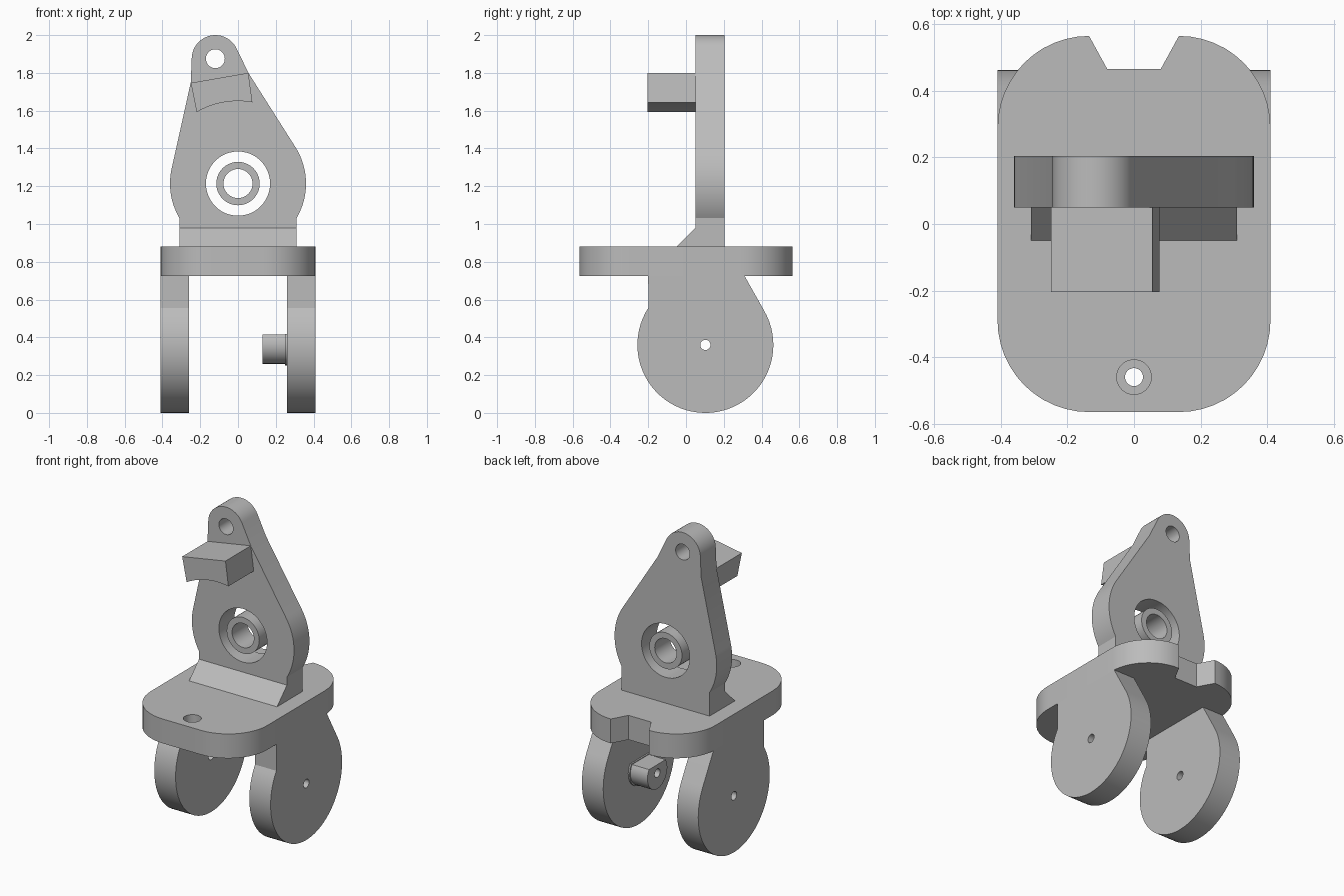
import bpy, bmesh, math

cube = bpy.data.objects.get("Cube")
if cube:
    bpy.data.objects.remove(cube, do_unlink=True)

GREY = (0.5, 0.5, 0.5, 1)
grey = bpy.data.materials.new("plain grey")
grey.use_nodes = True
grey.diffuse_color = GREY
grey.node_tree.nodes["Principled BSDF"].inputs["Base Color"].default_value = GREY


def arc(cu, cv, r, a, b, n=24):
    """Points on an arc from angle a to b in degrees."""
    angles = [math.radians(a + (b - a) * i / n) for i in range(n + 1)]
    return [(cu + r * math.cos(t), cv + r * math.sin(t)) for t in angles]


def circle(cu, cv, r, n=40):
    return arc(cu, cv, r, 0, 360, n)[:-1]


def prism(name, axis, low, high, *loops):
    """Extrude an outline (further loops are holes) along an axis."""
    curve = bpy.data.curves.new(name, "CURVE")
    curve.dimensions = "2D"
    curve.fill_mode = "BOTH"
    curve.extrude = (high - low) / 2
    for loop in loops:
        spline = curve.splines.new("POLY")
        spline.points.add(len(loop) - 1)
        for p, (u, v) in zip(spline.points, loop):
            p.co = (u, v, 0, 1)
        spline.use_cyclic_u = True
    temp = bpy.data.objects.new(name + "_outline", curve)
    bpy.context.collection.objects.link(temp)
    deps = bpy.context.evaluated_depsgraph_get()
    mesh = bpy.data.meshes.new_from_object(temp.evaluated_get(deps))
    bpy.data.objects.remove(temp, do_unlink=True)
    bpy.data.curves.remove(curve)

    # Turn the extrusion to its axis and weld caps to walls
    bm = bmesh.new()
    bm.from_mesh(mesh)
    mid = (low + high) / 2
    for vert in bm.verts:
        u, v, w = vert.co
        w += mid
        vert.co = {"X": (w, u, v), "Y": (u, w, v), "Z": (u, v, w)}[axis]
    bmesh.ops.remove_doubles(bm, verts=bm.verts, dist=0.0001)
    bmesh.ops.recalc_face_normals(bm, faces=bm.faces)
    bm.to_mesh(mesh)
    bm.free()

    mesh.name = name
    mesh.materials.clear()
    mesh.materials.append(grey)
    obj = bpy.data.objects.new(name, mesh)
    bpy.context.collection.objects.link(obj)
    bpy.ops.object.select_all(action="DESELECT")
    obj.select_set(True)
    bpy.context.view_layer.objects.active = obj
    bpy.ops.object.shade_smooth_by_angle(angle=math.radians(25))
    return obj


# Base plate with rounded corners, a rear notch and a counterbored hole
W, L, R = 0.41, 0.565, 0.275
BOTTOM, TOP = 0.725, 0.88
outline = (arc(W - R, L - R, R, 0, 90, 12)
           + [(0.08, 0.465), (-0.08, 0.465)]
           + arc(R - W, L - R, R, 90, 180, 12)
           + arc(R - W, R - L, R, 180, 270, 12)
           + arc(W - R, R - L, R, 270, 360, 12))
prism("base_plate", "Z", BOTTOM, TOP, outline, circle(0, -0.46, 0.052))
prism("screw_seat", "Z", BOTTOM, 0.78, circle(0, -0.46, 0.052), circle(0, -0.46, 0.027))

# Pair of round legs with axle holes
AY, AZ = 0.1025, 0.36
axle_hole = circle(AY, AZ, 0.027)
leg = [(0.31, BOTTOM), (-0.2, BOTTOM)] + arc(AY, AZ, AZ, 147, 390, 48)
for side, low, high in (("left", 0.26, W), ("right", -W, -0.26)):
    prism(side + "_leg", "X", low, high, leg, axle_hole)

# Flat-topped pin on the inside of the left leg, with a small collar
prism("pin", "X", 0.13, 0.26, arc(AY, AZ, 0.1, 147, 393), axle_hole)
prism("pin_collar", "X", 0.25, 0.26, arc(AY, AZ, 0.108, 147, 393), axle_hole)

# Upright plate with a lug at the top and a large bore
FRONT, BACK, BORE = 0.05, 0.205, 1.214
upright = ([(-0.31, TOP), (0.31, TOP)]
           + arc(0, BORE, 0.36, -30.5, 33, 20)
           + [(0.055, 1.8)]
           + arc(-0.12, 1.875, 0.125, 25, 180, 24)
           + [(-0.25, 1.75)]
           + arc(0, BORE, 0.36, 168, 210.5, 14))
prism("upright_plate", "Y", FRONT, BACK, upright,
      circle(0, BORE, 0.17, 48), circle(-0.12, 1.875, 0.05))

# Loose bushing in the bore
prism("bushing", "Y", FRONT, BACK, circle(0, BORE, 0.115), circle(0, BORE, 0.077))

# Sloped brace at the foot of the upright
prism("foot_brace", "X", -0.31, 0.31, [(-0.05, TOP), (FRONT, TOP), (FRONT, 0.98)])

# Forward stop block with a hollow underside around the bore
prism("stop_block", "Y", -0.205, FRONT,
      [(0.055, 1.8), (-0.25, 1.747)] + arc(0, BORE, 0.437, 120, 80, 16))
